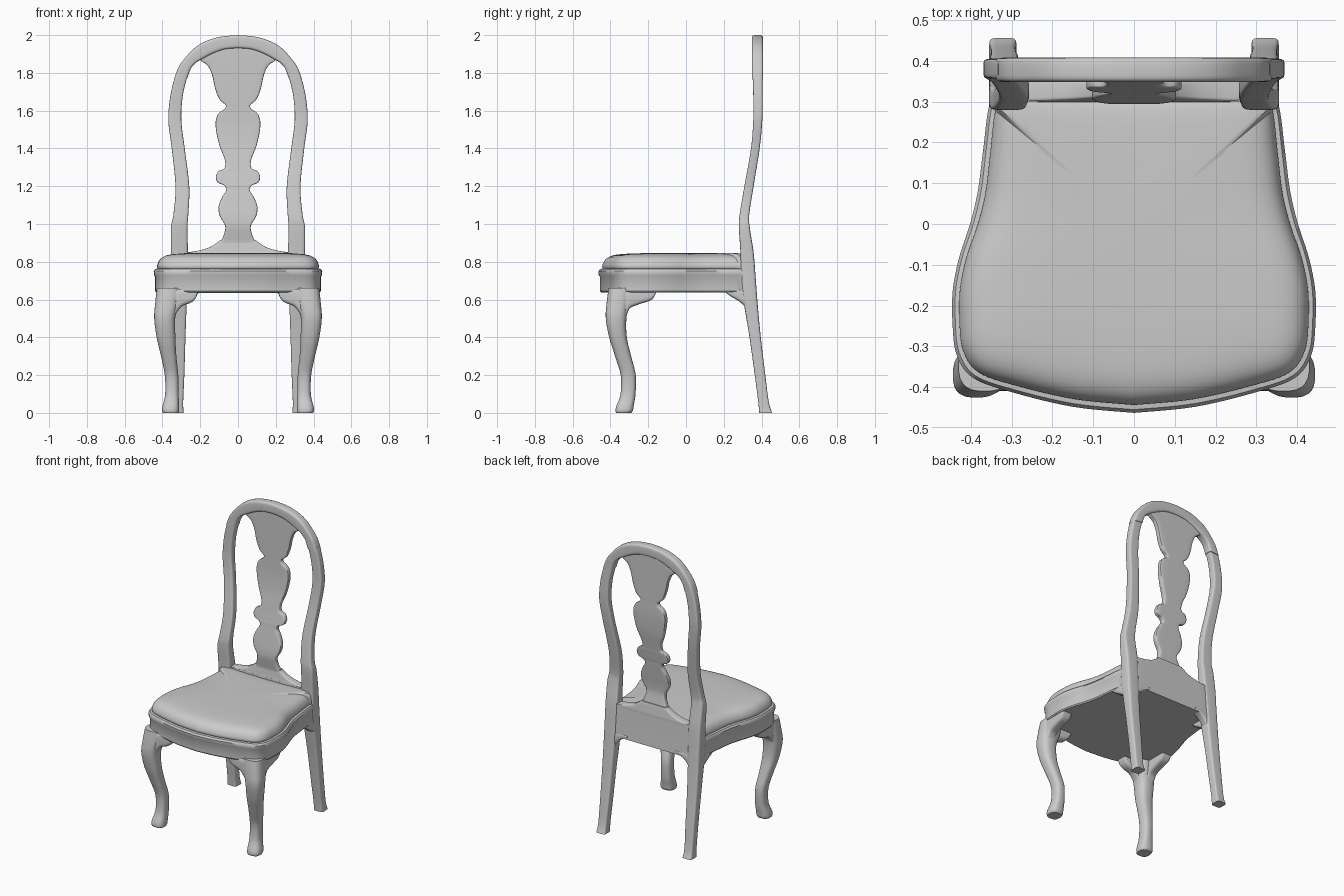
import bpy, bmesh, math
from mathutils import Vector as V


def spline(pts, n=6):
    """Catmull-Rom samples through tuples of any length."""
    out = []
    for i in range(len(pts) - 1):
        p = [pts[max(0, min(len(pts) - 1, i + k))] for k in (-1, 0, 1, 2)]
        for s in range(n):
            t = s / n
            out.append(tuple(0.5 * (2*b + (c - a)*t + (2*a - 5*b + 4*c - d)*t*t
                                    + (3*b - a - 3*c + d)*t**3) for a, b, c, d in zip(*p)))
    return out + [tuple(pts[-1])]


def ring(a, b, side, e=5, n=24):
    """Rounded-rectangle section from a to b, with half-width vector side."""
    a, b, side = V(a), V(b), V(side)
    res = []
    for k in range(n):
        t = 2 * math.pi * (k + 0.5) / n
        c, s = math.cos(t), math.sin(t)
        u = math.copysign(abs(c) ** (2 / e), c)
        w = math.copysign(abs(s) ** (2 / e), s)
        res.append((a + b) / 2 + (a - b) / 2 * u + side * w)
    return res


def loft(name, rings, mirror=False):
    bm = bmesh.new()
    rows = [[bm.verts.new(p) for p in r] for r in rings]
    n = len(rows[0])
    for r, q in zip(rows, rows[1:]):
        for k in range(n):
            bm.faces.new((r[k], r[(k + 1) % n], q[(k + 1) % n], q[k]))
    bm.faces.new(rows[0])
    bm.faces.new(rows[-1])
    bmesh.ops.recalc_face_normals(bm, faces=bm.faces)
    me = bpy.data.meshes.new(name)
    bm.to_mesh(me)
    bm.free()
    ob = bpy.data.objects.new(name, me)
    bpy.context.collection.objects.link(ob)
    bpy.ops.object.select_all(action='DESELECT')
    ob.select_set(True)
    bpy.context.view_layer.objects.active = ob
    bpy.ops.object.shade_smooth_by_angle(angle=math.radians(35))
    if mirror:
        ob.modifiers.new("mirror", 'MIRROR')
    return ob


# Seat outline, right half from back centre to front centre, then mirrored
half = spline([(0, .335), (.2, .335), (.33, .335), (.355, .29), (.37, .18), (.383, .08), (.402, 0),
               (.428, -.08), (.444, -.16), (.445, -.24), (.435, -.32), (.395, -.377),
               (.3, -.412), (.15, -.448), (0, -.463)])
outline = half + [(-x, y) for x, y in half[-2:0:-1]]


def seat_ring(inset, z):
    res = []
    for x, y in outline:
        r = math.hypot(x, y)
        f = 1 - inset * (0.4 if y > .3 else 1) / r
        res.append((x * f, y * f, z))
    return res


# Seat apron with top lip, and padded cushion
loft("seat_apron", [seat_ring(*p) for p in (
    (.014, .638), (.008, .645), (.008, .718), (.001, .73), (0, .75), (.008, .762), (.04, .766))])
loft("seat_cushion", [seat_ring(*p) for p in spline([
    (.03, .755), (.02, .77), (.022, .788), (.036, .812), (.062, .829), (.105, .839),
    (.18, .844), (.27, .846)], 3)])

# Rear leg and stile in one piece: z, outer x, inner x, front y, back y
stile = spline([(0, .355, .288, .388, .456), (.06, .352, .29, .382, .438), (.2, .352, .284, .364, .42),
                (.4, .354, .278, .336, .396), (.57, .355, .272, .308, .38), (.7, .355, .268, .292, .37),
                (.85, .355, .265, .288, .358), (.98, .355, .268, .28, .338), (1.05, .342, .263, .284, .335),
                (1.2, .331, .258, .309, .358), (1.4, .351, .282, .344, .39), (1.55, .369, .3, .356, .404),
                (1.68, .358, .292, .356, .405), (1.785, .333, .267, .354, .404)])
loft("rear_leg_and_stile", [ring((xo, (f + b) / 2, z), (xi, (f + b) / 2, z), (0, (b - f) / 2, 0), 6)
                            for z, xo, xi, f, b in stile], True)

# Arched crest rail: outer x, z and inner x, z
arc = spline([(.339, 1.765, .268, 1.772), (.315, 1.83, .25, 1.822), (.275, 1.885, .222, 1.854),
              (.23, 1.932, .188, 1.874), (.175, 1.966, .135, 1.902), (.095, 1.991, .07, 1.925),
              (0, 2.0, 0, 1.931)])
arc += [(-a, b, -c, d) for a, b, c, d in arc[-2::-1]]
loft("crest_rail", [ring((a, .378, b), (c, .378, d), (0, .03, 0), 5) for a, b, c, d in arc])

# Vase-shaped splat: z, half width, centre y
splat = spline([(.83, .13, .325), (.9, .095, .325), (.94, .076, .319), (.99, .068, .312), (1.04, .096, .315),
                (1.09, .103, .322), (1.14, .085, .329), (1.18, .062, .335), (1.205, .075, .338),
                (1.22, .108, .341), (1.25, .117, .346), (1.28, .103, .351), (1.295, .072, .353),
                (1.34, .07, .36), (1.42, .1, .372), (1.52, .119, .379), (1.58, .107, .38),
                (1.61, .07, .38), (1.63, .066, .38), (1.66, .098, .38), (1.72, .122, .38),
                (1.79, .138, .38), (1.84, .162, .38), (1.87, .2, .38), (1.9, .17, .38), (1.94, .12, .38)], 4)
loft("splat", [ring((w, y, z), (-w, y, z), (0, .018, 0), 8, 28) for z, w, y in splat])

# Shoe that flares from the splat to the stiles, and the rear rail under it
shoe = spline([(.83, .285, .298, .356), (.848, .275, .3, .356), (.858, .215, .302, .355), (.875, .155, .304, .353),
               (.9, .112, .307, .35), (.915, .095, .309, .347)], 4)
loft("splat_shoe", [ring((w, (f + b) / 2, z), (-w, (f + b) / 2, z), (0, (b - f) / 2, 0), 10)
                    for z, w, f, b in shoe])
loft("rear_rail", [ring((.29, (.3 + b) / 2, z), (-.29, (.3 + b) / 2, z), (0, (b - .3) / 2, 0), 14)
                   for z, b in ((.635, .368), (.74, .361), (.85, .355))])

# Cabriole front leg: z, centre x, centre y, half width x, half width y
leg = spline([(0, .356, -.33, .041, .04), (.012, .357, -.327, .045, .046), (.035, .356, -.323, .044, .046),
              (.1, .35, -.307, .036, .04), (.2, .352, -.306, .036, .04), (.3, .367, -.333, .041, .043),
              (.4, .381, -.36, .05, .047), (.5, .388, -.37, .056, .055), (.58, .376, -.36, .063, .061),
              (.66, .366, -.348, .064, .062)])
loft("front_leg", [ring((x + hx, y, z), (x - hx, y, z), (0, hy, 0), 2.7) for z, x, y, hx, hy in leg], True)

# Curved brackets between legs and seat: position along the rail, bottom z


def bracket(name, pts, across, half_w, along_x):
    rings = []
    for p, z in spline(pts, 4):
        top, low = ((p, across, .66), (p, across, z)) if along_x else ((across, p, .66), (across, p, z))
        rings.append(ring(top, low, (0, half_w, 0) if along_x else (half_w, 0, 0), 4))
    loft(name, rings, True)


bracket("front_leg_front_bracket", [(.375, .46), (.335, .515), (.3, .562), (.25, .583), (.225, .605), (.21, .645)],
        -.375, .034, True)
bracket("front_leg_side_bracket", [(-.37, .46), (-.318, .515), (-.295, .555), (-.245, .576), (-.18, .6), (-.155, .645)],
        .396, .034, False)
bracket("rear_leg_side_bracket", [(.34, .5), (.312, .562), (.275, .594), (.235, .618), (.2, .645)],
        .318, .034, False)
bracket("rear_leg_inner_bracket", [(.3, .53), (.275, .57), (.25, .605), (.22, .628), (.18, .645)],
        .343, .026, True)
